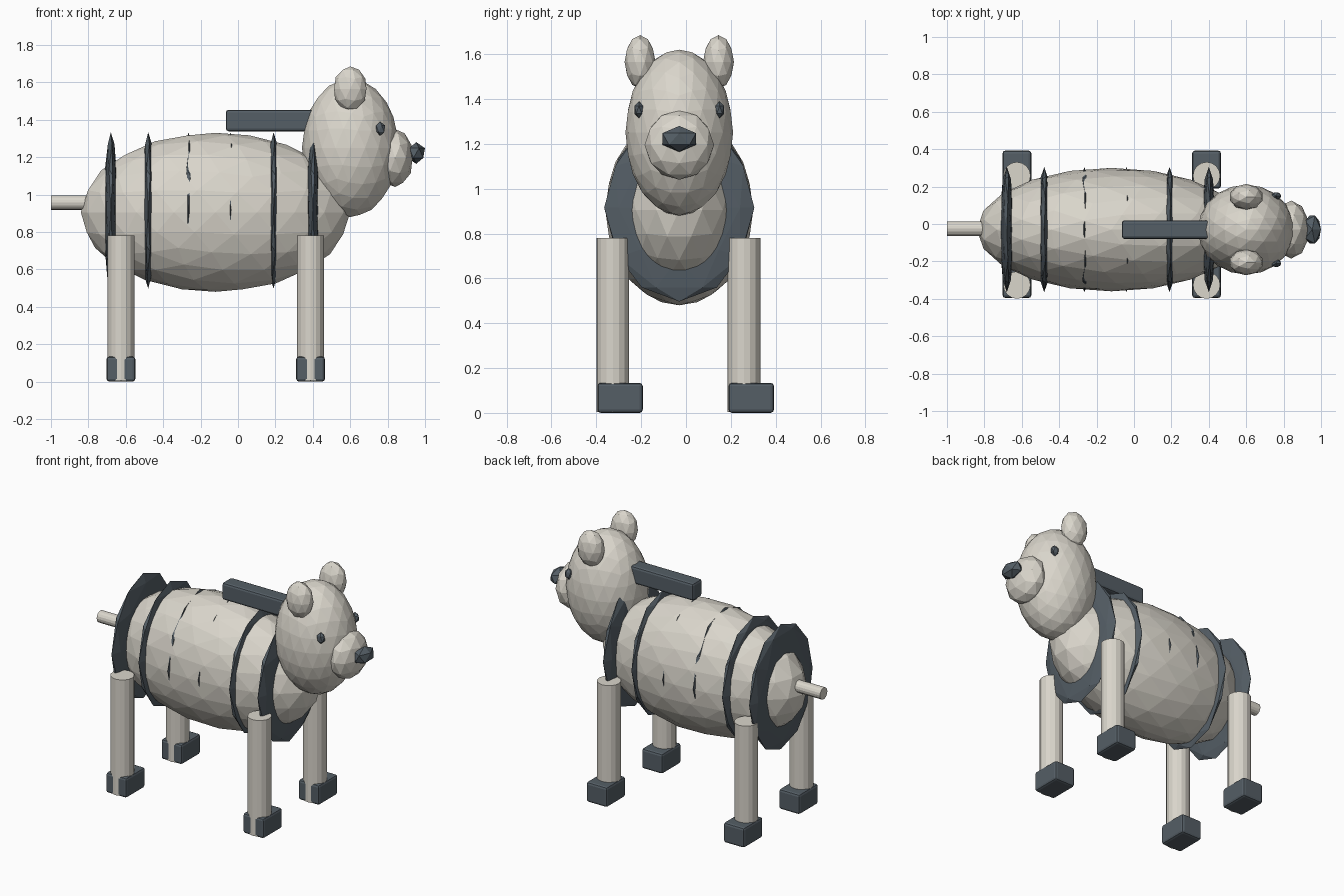
import bpy, math

if "Cube" in bpy.data.objects:
    bpy.data.objects.remove(bpy.data.objects["Cube"])

CY = -0.03  # centre plane of the animal


def material(name, rgb):
    m = bpy.data.materials.new(name)
    m.diffuse_color = (*rgb, 1.0)
    m.use_nodes = True
    m.node_tree.nodes["Principled BSDF"].inputs["Base Color"].default_value = m.diffuse_color
    return m


cream = material("cream", (0.70, 0.67, 0.60))
slate = material("dark slate", (0.09, 0.113, 0.133))


def finish(name, mat):
    ob = bpy.context.object
    ob.name = name
    ob.data.materials.append(mat)
    bpy.ops.object.transform_apply(location=False, rotation=True, scale=True)
    return ob


def blob(name, loc, scale, detail, mat):
    bpy.ops.mesh.primitive_ico_sphere_add(subdivisions=detail, radius=1, location=loc)
    bpy.context.object.scale = scale
    return finish(name, mat)


def box(name, lo, hi, mat, bevel):
    loc = [(a + b) / 2 for a, b in zip(lo, hi)]
    bpy.ops.mesh.primitive_cube_add(size=1, location=loc)
    bpy.context.object.scale = [b - a for a, b in zip(lo, hi)]
    ob = finish(name, mat)
    mod = ob.modifiers.new("bevel", 'BEVEL')
    mod.width = bevel
    mod.segments = 2
    return ob


def rod(name, loc, radius, length, mat, rot=(0, 0, 0)):
    bpy.ops.mesh.primitive_cylinder_add(vertices=16, radius=radius, depth=length,
                                        location=loc, rotation=rot)
    return finish(name, mat)


# Barrel body and thin stripe discs cutting through it
blob("body", (-0.12, CY, 0.905), (0.72, 0.33, 0.425), 3, cream)
for i, x in enumerate((-0.68, -0.48, -0.265, -0.04, 0.19, 0.40)):
    blob(f"stripe_{i + 1}", (x, CY, 0.915), (0.037, 0.335, 0.418), 2, slate)

# Head, muzzle and nose
blob("head", (0.60, CY, 1.25), (0.258, 0.24, 0.37), 3, cream)
blob("muzzle", (0.84, CY, 1.195), (0.098, 0.155, 0.155), 2, cream)
blob("nose", (0.953, CY, 1.222), (0.052, 0.088, 0.058), 1, slate)

# Ears and eyes
for side, s in (("right", -1), ("left", 1)):
    blob(f"ear_{side}", (0.60, CY + s * 0.175, 1.565), (0.091, 0.069, 0.12), 2, cream)
    blob(f"eye_{side}", (0.76, CY + s * 0.18, 1.352), (0.03, 0.023, 0.038), 1, slate)

# Mane bar and tail
box("mane", (-0.065, CY - 0.05, 1.338), (0.55, CY + 0.05, 1.453), slate, 0.015)
rod("tail", (-0.87, CY + 0.005, 0.957), 0.039, 0.26, cream, (0, math.pi / 2, 0))

# Legs with hooves offset slightly sideways
for end, x in (("back", -0.626), ("front", 0.388)):
    for side, s in (("right", -1), ("left", 1)):
        y = CY - 0.004 + s * 0.2925
        rod(f"leg_{end}_{side}", (x, y, 0.3925), 0.073, 0.775, cream)
        box(f"hoof_{end}_{side}", (x - 0.077, y - 0.069, 0), (x + 0.077, y + 0.134, 0.134),
            slate, 0.015)
